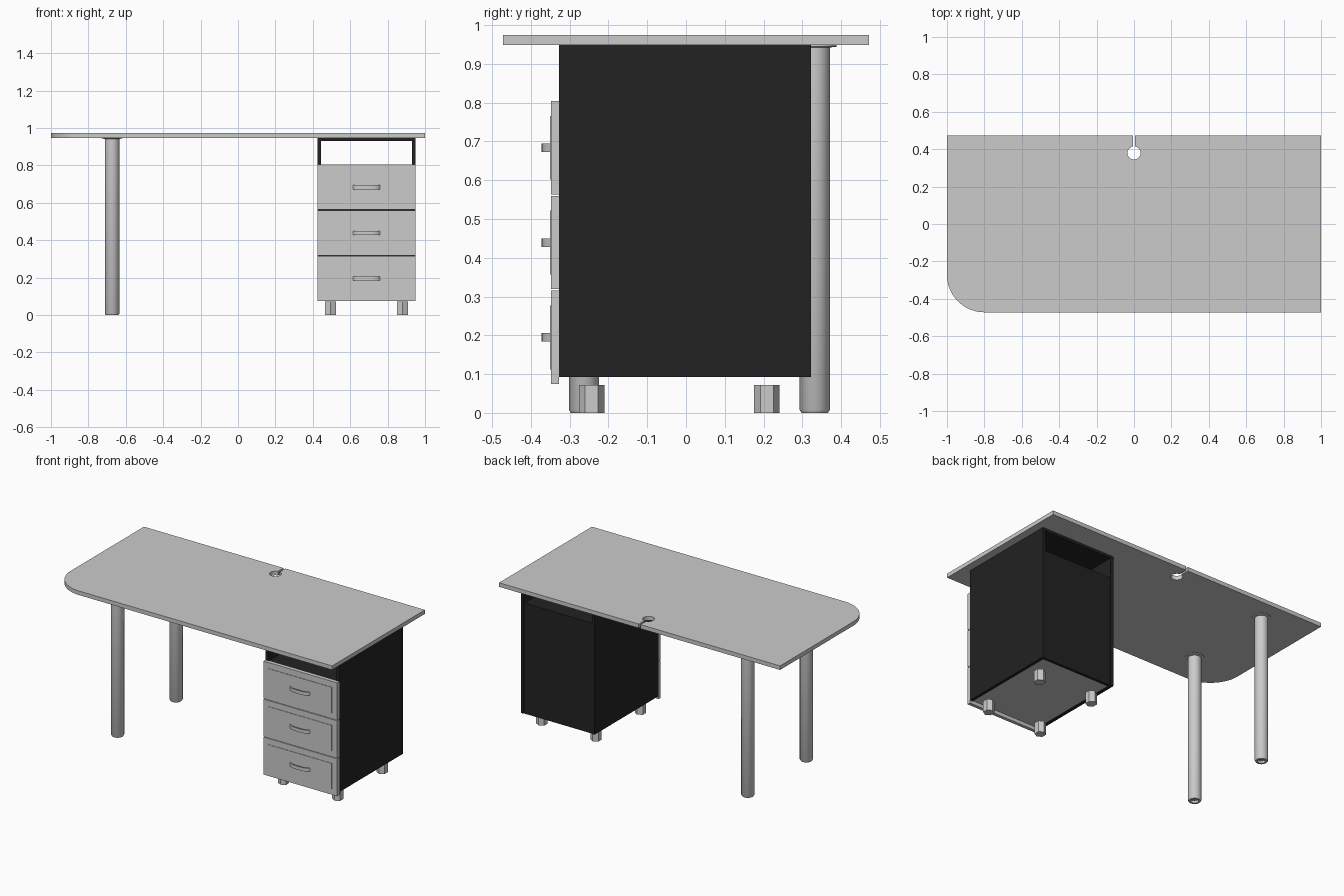
import bpy, bmesh, math
from mathutils import Vector

if "Cube" in bpy.data.objects:
    bpy.data.objects.remove(bpy.data.objects["Cube"])

black = bpy.data.materials.new("black_laminate")
black.diffuse_color = (0.016, 0.016, 0.016, 1)
black.use_nodes = True
black.node_tree.nodes["Principled BSDF"].inputs["Base Color"].default_value = black.diffuse_color


def finish(bm, name, mat=None, smooth=False):
    bmesh.ops.recalc_face_normals(bm, faces=bm.faces)
    me = bpy.data.meshes.new(name)
    bm.to_mesh(me)
    bm.free()
    ob = bpy.data.objects.new(name, me)
    bpy.context.collection.objects.link(ob)
    if mat:
        me.materials.append(mat)
    if smooth:
        bpy.ops.object.select_all(action='DESELECT')
        ob.select_set(True)
        bpy.context.view_layer.objects.active = ob
        bpy.ops.object.shade_smooth_by_angle(angle=math.radians(35))
    return ob


def box(name, x, y, z, mat=None):
    """Box from (min, max) ranges."""
    bm = bmesh.new()
    bmesh.ops.create_cube(bm, size=1)
    for v in bm.verts:
        v.co = [(a + b) / 2 + c * (b - a) for c, (a, b) in zip(v.co, (x, y, z))]
    return finish(bm, name, mat)


def slab(name, outline, z0, z1, smooth=True):
    """Extrude a flat xy outline from z0 to z1."""
    bm = bmesh.new()
    face = bm.faces.new([bm.verts.new((x, y, z0)) for x, y in outline])
    new = bmesh.ops.extrude_face_region(bm, geom=[face], use_keep_orig=True)["geom"]
    for v in new:
        if isinstance(v, bmesh.types.BMVert):
            v.co.z = z1
    return finish(bm, name, None, smooth)


def lathe(name, profile, x, y, steps):
    """Revolve an (r, z) profile around z."""
    bm = bmesh.new()
    vs = [bm.verts.new((r, 0, z)) for r, z in profile]
    es = [bm.edges.new(p) for p in zip(vs, vs[1:])]
    bmesh.ops.spin(bm, geom=vs + es, cent=(0, 0, 0), axis=(0, 0, 1),
                   angle=math.tau, steps=steps)
    bmesh.ops.remove_doubles(bm, verts=bm.verts, dist=1e-5)
    bmesh.ops.translate(bm, verts=bm.verts, vec=Vector((x, y, 0)))
    return finish(bm, name, None, True)


def arc(cx, cy, r, a0, a1, n):
    return [(cx + r * math.cos(math.radians(a0 + (a1 - a0) * i / n)),
             cy + r * math.sin(math.radians(a0 + (a1 - a0) * i / n))) for i in range(n + 1)]


# Desktop: one rounded corner, cable hole and slot to the back edge
W, D = 1.0, 0.472
outline = [(-0.006, D), (-W, D)]
outline += arc(-W + 0.2, -D + 0.2, 0.2, 180, 270, 20)
outline += [(W, -D), (W, D), (0.006, D)]
outline += arc(0, 0.38, 0.035, 80, -260, 32)
slab("desktop", outline, 0.948, 0.974)

# Round legs with mounting flange and hollow foot
leg = [(0, 0.015), (0.022, 0.015), (0.022, 0), (0.034, 0), (0.039, 0.008),
       (0.039, 0.942), (0.056, 0.944), (0.056, 0.948), (0, 0.948)]
for name, y in (("front_leg", -0.263), ("back_leg", 0.332)):
    lathe(name, leg, -0.673, y, 32)

# Pedestal carcass
X0, X1, T = 0.425, 0.95, 0.02
inner = (X0 + T, X1 - T)
depth = (-0.327, 0.322)
box("pedestal_side_left", (X0, X0 + T), depth, (0.093, 0.948), black)
box("pedestal_side_right", (X1 - T, X1), depth, (0.093, 0.948), black)
box("pedestal_top", inner, depth, (0.932, 0.948), black)
box("pedestal_shelf", inner, (-0.327, 0.315), (0.784, 0.802), black)
box("pedestal_back", inner, (0.3, 0.318), (0.093, 0.804), black)
box("pedestal_bottom", inner, (-0.327, 0.3), (0.097, 0.115))

# Drawers: front, thin raised panel, arched handle
cx = (X0 + X1) / 2
for i in range(3):
    z1 = 0.804 - i * 0.2445
    z0 = z1 - 0.2405
    zc = (z0 + z1) / 2
    box(f"drawer_front_{i + 1}", (X0, X1), (-0.348, -0.327), (z0, z1))
    box(f"drawer_panel_{i + 1}", (X0 + 0.038, X1 - 0.038), (-0.351, -0.347),
        (z0 + 0.038, z1 - 0.038))
    outer = [(cx + 0.074 * t, -0.349 - 0.023 * (1 - t ** 4))
             for t in [k / 8 - 1 for k in range(17)]]
    inside = [(cx + 0.064 * t, -0.349 - 0.015 * (1 - t ** 4))
              for t in [1 - k / 8 for k in range(17)]]
    slab(f"drawer_handle_{i + 1}", outer + inside, zc - 0.011, zc + 0.011)

# Six-sided pedestal feet
for x in (0.495, 0.88):
    for y in (-0.2435, 0.2085):
        bm = bmesh.new()
        bmesh.ops.create_cone(bm, cap_ends=True, segments=6, radius1=0.033,
                              radius2=0.033, depth=0.072)
        for v in bm.verts:  # corners point along y
            a = math.pi / 2 + round(math.atan2(v.co.y, v.co.x) / (math.pi / 6)) * math.pi / 6
            if abs(v.co.x) > 0.032 and abs(v.co.y) < 0.001 or abs(abs(v.co.x) - 0.0165) < 0.001:
                v.co.x, v.co.y = 0.033 * math.cos(a), 0.033 * math.sin(a)
            v.co += Vector((x, y, 0.036))
        finish(bm, f"foot_{'left' if x < 0.6 else 'right'}_{'front' if y < 0 else 'back'}")
